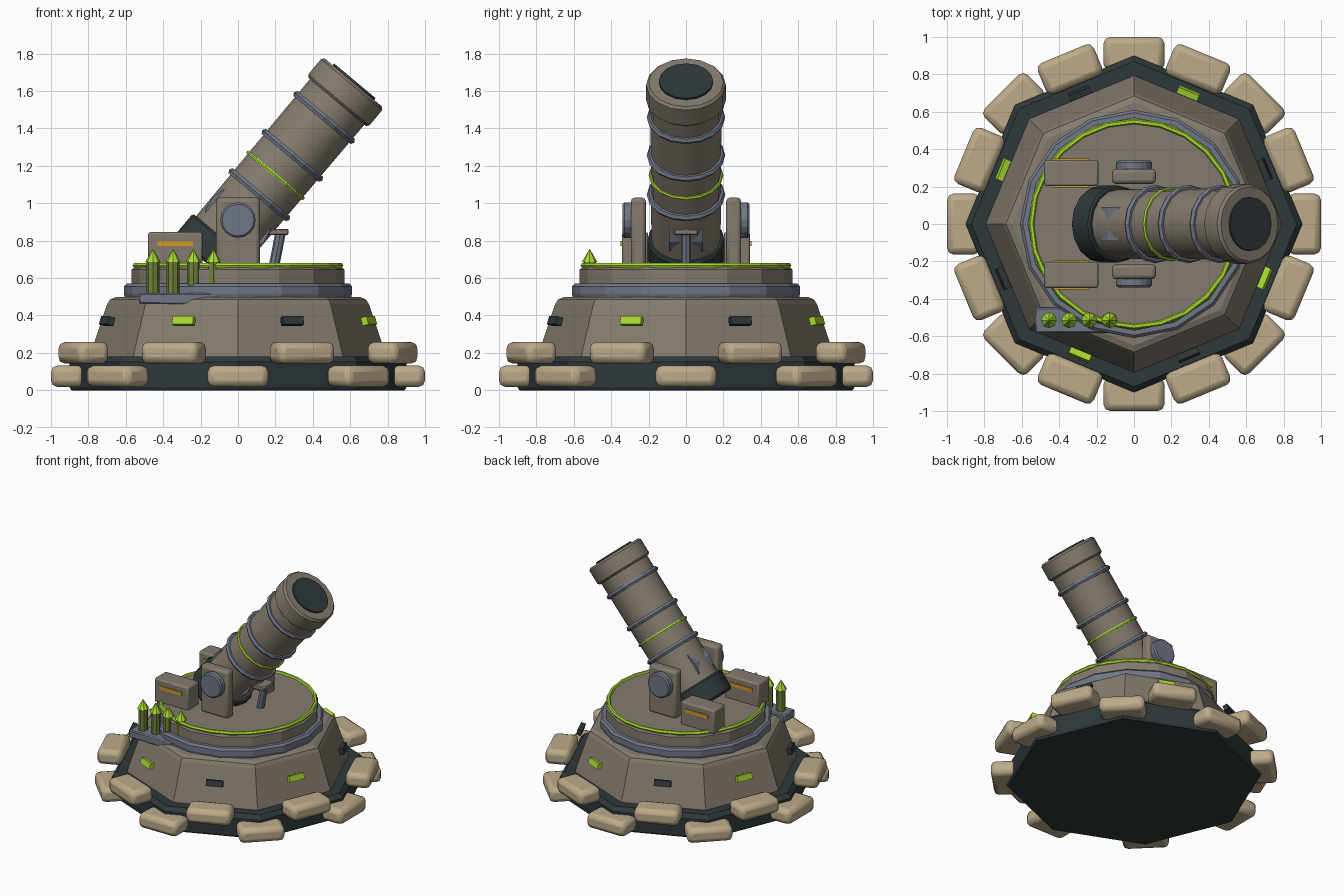
import bpy, bmesh, math
from mathutils import Matrix, Vector

if "Cube" in bpy.data.objects:
    bpy.data.objects.remove(bpy.data.objects["Cube"])

def mat(name, r, g, b):
    m = bpy.data.materials.new(name)
    lin = [((c / 255 + 0.055) / 1.055) ** 2.4 for c in (r, g, b)]
    m.diffuse_color = (*lin, 1)
    m.use_nodes = True
    m.node_tree.nodes["Principled BSDF"].inputs["Base Color"].default_value = m.diffuse_color
    return m

TAUPE = mat("taupe_armour", 132, 123, 110)
DARK = mat("dark_iron", 46, 56, 58)
SLATE = mat("slate_metal", 112, 119, 134)
SAND = mat("sand_canvas", 188, 171, 138)
GREEN = mat("bright_green", 168, 218, 48)
OLIVE = mat("olive_shell", 112, 130, 58)
ORANGE = mat("orange_label", 208, 152, 40)

def finish(name, bm, material, matrix=None, bevel=0, segments=2, smooth=True):
    """Turn a bmesh into a named, bevelled and shaded object."""
    bmesh.ops.recalc_face_normals(bm, faces=bm.faces[:])
    me = bpy.data.meshes.new(name)
    bm.to_mesh(me)
    bm.free()
    me.materials.append(material)
    ob = bpy.data.objects.new(name, me)
    bpy.context.collection.objects.link(ob)
    if matrix is not None:
        ob.matrix_world = matrix
    if bevel:
        mod = ob.modifiers.new("edge_bevel", 'BEVEL')
        mod.width, mod.segments = bevel, segments
        mod.limit_method, mod.angle_limit = 'ANGLE', math.radians(50)
    if smooth:
        bpy.ops.object.select_all(action='DESELECT')
        ob.select_set(True)
        bpy.context.view_layer.objects.active = ob
        bpy.ops.object.shade_smooth_by_angle(angle=math.radians(30))
    return ob

def box(name, size, centre, material, rot=None, **kw):
    bm = bmesh.new()
    bmesh.ops.create_cube(bm, size=1)
    bmesh.ops.scale(bm, vec=size, verts=bm.verts)
    m = Matrix.Translation(centre) @ (rot if rot is not None else Matrix())
    return finish(name, bm, material, m, **kw)

def lathe(name, profile, sides, material, matrix=None, closed=False, **kw):
    """Revolve (radius, height) points round z; a closed profile makes a ring."""
    bm = bmesh.new()
    rings = []
    for r, z in profile:
        rings.append([bm.verts.new((r * math.cos(2 * math.pi * i / sides),
                                    r * math.sin(2 * math.pi * i / sides), z))
                      for i in range(sides)])
    pairs = list(zip(rings, rings[1:]))
    if closed:
        pairs.append((rings[-1], rings[0]))
    for a, b in pairs:
        for i in range(sides):
            j = (i + 1) % sides
            bm.faces.new((a[i], a[j], b[j], b[i]))
    if not closed:
        bm.faces.new(rings[0][::-1])
        bm.faces.new(rings[-1])
    return finish(name, bm, material, matrix, **kw)

def hoop(name, radius, thick, z, sides, material, matrix=None):
    prof = [(radius + thick * math.cos(k * math.pi / 3),
             z + thick * math.sin(k * math.pi / 3)) for k in range(6)]
    return lathe(name, prof, sides, material, matrix, closed=True, smooth=False)

def turn(deg, axis='Z'):
    return Matrix.Rotation(math.radians(deg), 4, axis)

# Octagonal foundation and sloped bunker
lathe("foundation", [(0.89, 0), (0.9, 0.015), (0.9, 0.15), (0.87, 0.18)], 8, DARK, smooth=False)
lathe("bunker", [(0.80, 0.16), (0.70, 0.46), (0.685, 0.485), (0.65, 0.5)], 8, TAUPE, smooth=False)

# Round turntable
lathe("turntable_ring", [(0.6, 0.48), (0.61, 0.515), (0.61, 0.555), (0.595, 0.57)], 16, SLATE, smooth=False)
lathe("deck", [(0.57, 0.55), (0.57, 0.645), (0.545, 0.67)], 16, TAUPE, smooth=False)
hoop("deck_glow_ring", 0.548, 0.015, 0.668, 24, GREEN)

# Two staggered rows of sandbags and the marker lights
for k in range(8):
    for row, (off, r, z) in enumerate(((0, 0.91, 0.075), (22.5, 0.895, 0.2))):
        rot = turn(45 * k + off)
        box(f"sandbag_row{row + 1}_{k}", (0.18, 0.325, 0.115), rot @ Vector((r, 0, z)),
            SAND, rot, bevel=0.035, segments=2)
    rot = turn(45 * k + 22.5)
    box(f"marker_{k}", (0.035, 0.12, 0.045), rot @ Vector((0.757, 0, 0.37)),
        DARK if k % 2 == 0 else GREEN, rot @ turn(-16, 'Y'), smooth=False)

# Shell rack with four standing shells
box("shell_rack", (0.48, 0.135, 0.06), (-0.29, -0.515, 0.49), SLATE, bevel=0.008, segments=1)
for k in range(4):
    m = Matrix.Translation((-0.455 + 0.108 * k, -0.515, 0))
    lathe(f"shell_body_{k}", [(0.034, 0.5), (0.034, 0.695)], 8, OLIVE, m, smooth=False)
    lathe(f"shell_tip_{k}", [(0.042, 0.685), (0.001, 0.755)], 8, GREEN, m, smooth=False)

# Cheek supports, trunnion caps and ammunition boxes on both sides
for s, side in ((-1, "front"), (1, "back")):
    box(f"{side}_cheek", (0.235, 0.08, 0.37), (0, s * 0.255, 0.845), TAUPE, bevel=0.02)
    lathe(f"{side}_trunnion_cap", [(0.095, 0.27), (0.095, 0.33), (0.085, 0.34)], 16, SLATE,
          Matrix.Translation((0, 0, 0.91)) @ turn(-90 * s, 'X'), smooth=False)
    box(f"{side}_ammo_box", (0.29, 0.14, 0.185), (-0.335, s * 0.272, 0.753), TAUPE, bevel=0.012)
    for t in (-1, 1):
        box(f"{side}_box_label_{t}", (0.19, 0.008, 0.028),
            (-0.335, s * 0.272 + t * 0.073, 0.785), ORANGE, smooth=False)

# Tilted barrel: local z runs along the bore from the trunnion pivot
bore = Matrix.Translation((0, 0, 0.91)) @ turn(40, 'Y')
lathe("barrel", [(0.185, -0.2), (0.19, 0.86)], 16, TAUPE, bore)
lathe("muzzle_collar", [(0.2, 0.825), (0.213, 0.838), (0.213, 0.945), (0.2, 0.96)], 16, TAUPE, bore)
lathe("muzzle_bore", [(0.145, 0.94), (0.145, 0.972)], 16, DARK, bore, smooth=False)
lathe("breech", [(0.195, -0.285), (0.207, -0.27), (0.207, -0.14), (0.198, -0.128)], 16, DARK, bore)
for k, z in enumerate((0.177, 0.452, 0.716)):
    hoop(f"barrel_band_{k}", 0.19, 0.02, z, 16, SLATE, bore)
hoop("barrel_glow_band", 0.189, 0.011, 0.312, 16, GREEN, bore)
lathe("trunnion_drum", [(0.181, -0.09), (0.181, 0.09)], 16, SLATE,
      bore @ turn(90, 'X'), smooth=False)

# Elevation strut under the barrel
strut = Matrix.Translation((0.19, 0, 0.65)) @ turn(11, 'Y')
lathe("elevation_strut", [(0.028, 0), (0.028, 0.21)], 8, SLATE, strut, smooth=False)
box("strut_pad", (0.11, 0.13, 0.033), (0.215, 0, 0.847), TAUPE, bevel=0.006, segments=1)
